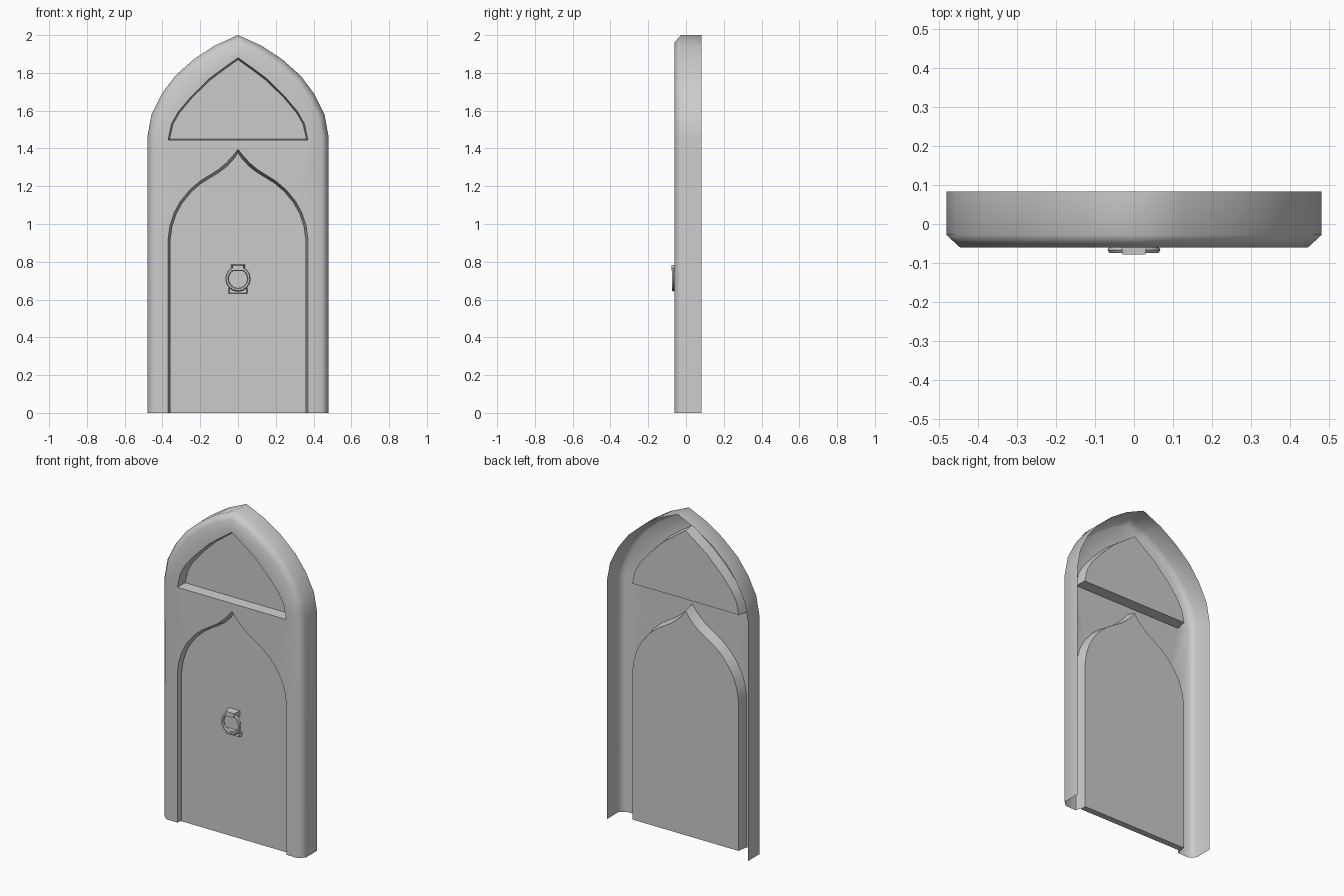
import bpy, bmesh, math

if "Cube" in bpy.data.objects:
    bpy.data.objects.remove(bpy.data.objects["Cube"])

BACK, BEVEL, FRONT = 0.083, -0.028, -0.06
PANEL, DOOR_FRONT = 0.005, -0.033


def mirrored(half):
    """Right half (bottom to apex) -> full path, right foot to left foot."""
    return half + [(-x, z) for x, z in reversed(half[:-1])]


OUTER = mirrored([(.48, 0), (.48, 1.46), (.458, 1.58), (.403, 1.69),
                  (.332, 1.785), (.234, 1.872), (.123, 1.945), (0, 2)])
INSET = mirrored([(.445, 0), (.445, 1.455), (.424, 1.565), (.375, 1.668),
                  (.31, 1.757), (.214, 1.842), (.108, 1.912), (0, 1.962)])
DOOR = mirrored([(.37, 0), (.37, .92), (.361, .99), (.338, 1.06), (.305, 1.12),
                 (.254, 1.182), (.20, 1.228), (.148, 1.26), (.105, 1.287),
                 (.066, 1.32), (.03, 1.357), (0, 1.396)])
DOOR_IN = mirrored([(.359, 0), (.359, .92), (.35, .986), (.328, 1.053), (.296, 1.111),
                    (.247, 1.171), (.194, 1.216), (.143, 1.248), (.1, 1.274),
                    (.06, 1.305), (.026, 1.34), (0, 1.378)])
WINDOW = mirrored([(.37, 1.444), (.352, 1.53), (.317, 1.593), (.25, 1.672),
                   (.155, 1.767), (.075, 1.827), (0, 1.88)])
WINDOW_IN = mirrored([(.362, 1.449), (.344, 1.528), (.31, 1.588), (.245, 1.666),
                      (.15, 1.76), (.072, 1.818), (0, 1.87)])


def smooth(ob, angle):
    bpy.ops.object.select_all(action='DESELECT')
    ob.select_set(True)
    bpy.context.view_layer.objects.active = ob
    bpy.ops.object.shade_smooth_by_angle(angle=math.radians(angle))


def finish(name, bm):
    me = bpy.data.meshes.new(name)
    bm.to_mesh(me)
    bm.free()
    ob = bpy.data.objects.new(name, me)
    bpy.context.collection.objects.link(ob)
    return ob


def loop(bm, path, y):
    return [bm.verts.new((x, y, z)) for x, z in path]


def strip(bm, a, b, closed=False):
    n = len(a)
    for i in range(n if closed else n - 1):
        j = (i + 1) % n
        bm.faces.new((a[i], a[j], b[j], b[i]))


def edges(bm, verts, closed=False):
    pairs = list(zip(verts, verts[1:])) + ([(verts[-1], verts[0])] if closed else [])
    return [bm.edges.get(p) or bm.edges.new(p) for p in pairs]


# Open-backed surround: outer wall, bevel, front face with two openings, reveals
bm = bmesh.new()
back, side, inset = loop(bm, OUTER, BACK), loop(bm, OUTER, BEVEL), loop(bm, INSET, FRONT)
door, window = loop(bm, DOOR, FRONT), loop(bm, WINDOW, FRONT)
door_back, window_back = loop(bm, DOOR_IN, PANEL), loop(bm, WINDOW_IN, PANEL)
strip(bm, back, side)
strip(bm, side, inset)
strip(bm, door, door_back)
strip(bm, window, window_back, True)
rim = edges(bm, inset + door[::-1], True) + edges(bm, window, True)
bmesh.ops.triangle_fill(bm, edges=rim, use_beauty=True, normal=(0, -1, 0))
bmesh.ops.recalc_face_normals(bm, faces=bm.faces)
front = max((f for f in bm.faces if all(abs(v.co.y - FRONT) < 1e-5 for v in f.verts)),
            key=lambda f: f.calc_area())
if front.normal.y > 0:
    bmesh.ops.reverse_faces(bm, faces=bm.faces)
surround = finish("arch_surround", bm)
smooth(surround, 60)
surround.modifiers.new("even_shading", 'WEIGHTED_NORMAL').keep_sharp = True

# Door leaf: a thin slab filling the lower opening
bm = bmesh.new()
leaf_front, leaf_back = loop(bm, DOOR_IN, DOOR_FRONT), loop(bm, DOOR_IN, PANEL)
strip(bm, leaf_front, leaf_back, True)
bm.faces.new(leaf_front)
bm.faces.new(leaf_back)
bmesh.ops.recalc_face_normals(bm, faces=bm.faces)
finish("door_leaf", bm)

# Flat recessed panel above the door
bm = bmesh.new()
face = bm.faces.new(loop(bm, WINDOW_IN, PANEL))
face.normal_update()
if face.normal.y > 0:
    face.normal_flip()
finish("upper_panel", bm)

# Ring knocker
bpy.ops.mesh.primitive_torus_add(location=(0, -.066, .71), rotation=(math.pi / 2, 0, 0),
                                 major_radius=.058, minor_radius=.0095,
                                 major_segments=16, minor_segments=6)
ring = bpy.context.object
ring.name = "knocker_ring"
smooth(ring, 40)


def block(name, x, y0, y1, z0, z1, taper):
    """Box whose front face is narrowed by taper."""
    bm = bmesh.new()
    bmesh.ops.create_cube(bm, size=1)
    for v in bm.verts:
        k = taper if v.co.y < 0 else 1
        v.co = (v.co.x * 2 * x * k, (y0 + y1) / 2 + v.co.y * (y1 - y0),
                (z0 + z1) / 2 + v.co.z * (z1 - z0) * k)
    finish(name, bm)


block("knocker_bracket", .036, -.078, DOOR_FRONT, .75, .785, .8)
block("knocker_striker", .05, -.056, DOOR_FRONT, .632, .66, .9)


# Thin cracks on the door face: flat slivers
def crack(name, points, width):
    bm = bmesh.new()
    rows = []
    for i, (x, z) in enumerate(points):
        w = width * math.sin(math.pi * (i + .3) / (len(points) - .4))
        rows.append([bm.verts.new((x + d * w, DOOR_FRONT - .0015, z)) for d in (-1, 1)])
    for a, b in zip(rows, rows[1:]):
        strip(bm, a, b)
    bmesh.ops.recalc_face_normals(bm, faces=bm.faces)
    if sum(f.normal.y for f in bm.faces) > 0:
        bmesh.ops.reverse_faces(bm, faces=bm.faces)
    finish(name, bm)


crack("lower_crack", [(.158, .71), (.161, .64), (.162, .57), (.156, .5), (.157, .45)], .006)
crack("upper_crack", [(-.146, 1.245), (-.132, 1.225), (-.123, 1.18), (-.117, 1.13)], .007)
